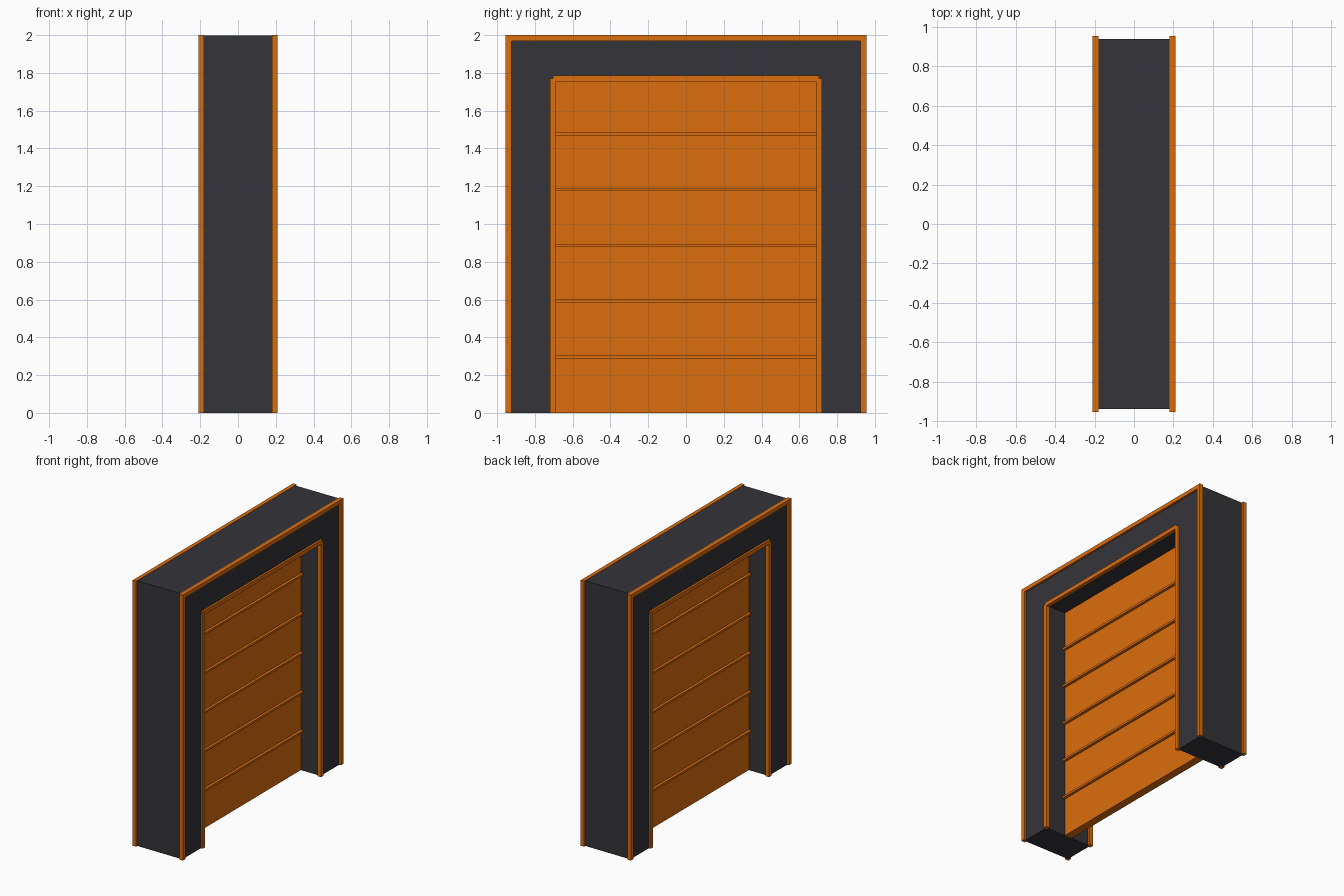
import bpy, bmesh

if "Cube" in bpy.data.objects:
    bpy.data.objects.remove(bpy.data.objects["Cube"])


def material(name, rgb):
    m = bpy.data.materials.new(name)
    m.diffuse_color = (*rgb, 1)
    m.use_nodes = True
    m.node_tree.nodes["Principled BSDF"].inputs["Base Color"].default_value = m.diffuse_color
    return m


dark = material("dark_grey", (0.035, 0.035, 0.042))
orange = material("orange", (0.72, 0.155, 0.004))


def finish(name, bm, mat):
    bmesh.ops.recalc_face_normals(bm, faces=bm.faces)
    mesh = bpy.data.meshes.new(name)
    bm.to_mesh(mesh)
    bm.free()
    mesh.materials.append(mat)
    ob = bpy.data.objects.new(name, mesh)
    bpy.context.collection.objects.link(ob)
    return ob


def box(name, x, y, z, mat):
    """Box from (min, max) ranges on each axis."""
    bm = bmesh.new()
    bmesh.ops.create_cube(bm, size=1)
    for v in bm.verts:
        v.co = [r[0] + (c + 0.5) * (r[1] - r[0]) for c, r in zip(v.co, (x, y, z))]
    return finish(name, bm, mat)


# Door frame: U-shaped profile in the YZ plane, extruded along x
X, Y, TOP = 0.195, 0.94, 1.998
OY, OZ = 0.705, 1.77
profile = [(-Y, 0), (-Y, TOP), (Y, TOP), (Y, 0), (OY, 0), (OY, OZ), (-OY, OZ), (-OY, 0)]
bm = bmesh.new()
face = bm.faces.new([bm.verts.new((-X, y, z)) for y, z in profile])
ext = bmesh.ops.extrude_face_region(bm, geom=[face], use_keep_orig=True)
moved = [g for g in ext["geom"] if isinstance(g, bmesh.types.BMVert)]
bmesh.ops.translate(bm, verts=moved, vec=(2 * X, 0, 0))
finish("door_frame", bm, dark)

# Square edge trims on both faces of the frame
H = 0.015
for side, s in (("front", 1), ("rear", -1)):
    xr = (s * X - H, s * X + H)
    for hand, h in (("left", -1), ("right", 1)):
        box(f"{side}_{hand}_outer_trim", xr, (h * Y - H, h * Y + H), (0, 1.97), orange)
        box(f"{side}_{hand}_inner_trim", xr, (h * OY - H, h * OY + H), (0, OZ - H), orange)
        # short stub closing the notched inner corner
        box(f"{side}_{hand}_inner_stub", xr, sorted((h * OY, h * (OY + H))), (OZ - H, OZ), orange)
    box(f"{side}_top_outer_trim", xr, (-Y - H, Y + H), (1.97, 2.0), orange)
    box(f"{side}_top_inner_trim", xr, (-OY, OY), (OZ - H, OZ + H), orange)

# Shutter panel with horizontal ribs on both sides
box("shutter_panel", (-0.03, 0.03), (-OY, OY), (0, OZ), orange)
for i in range(1, 6):
    z = i * 0.295 + 0.002
    for side, s in (("front", 1), ("rear", -1)):
        box(f"{side}_rib_{i}", sorted((s * 0.03, s * 0.05)), (-OY, OY), (z - 0.008, z + 0.008), orange)
